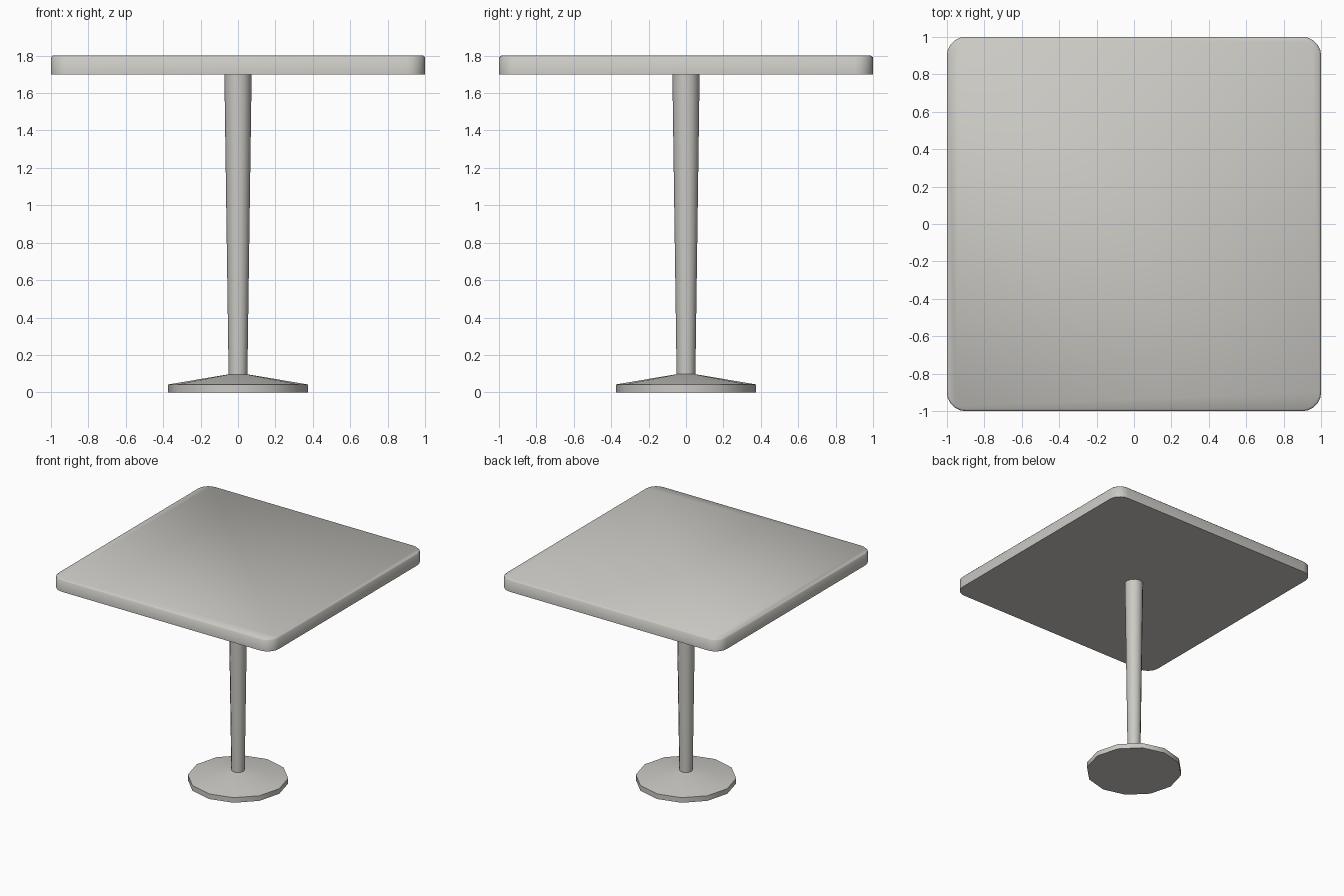
import bpy, bmesh, math

if "Cube" in bpy.data.objects:
    bpy.data.objects.remove(bpy.data.objects["Cube"])

mat = bpy.data.materials.new("warm grey")
mat.diffuse_color = (0.6, 0.585, 0.55, 1)
mat.use_nodes = True
mat.node_tree.nodes["Principled BSDF"].inputs["Base Color"].default_value = mat.diffuse_color


def finish(name, bm, angle):
    bmesh.ops.recalc_face_normals(bm, faces=bm.faces)
    me = bpy.data.meshes.new(name)
    bm.to_mesh(me)
    bm.free()
    me.materials.append(mat)
    ob = bpy.data.objects.new(name, me)
    bpy.context.collection.objects.link(ob)
    bpy.ops.object.select_all(action='DESELECT')
    ob.select_set(True)
    bpy.context.view_layer.objects.active = ob
    bpy.ops.object.shade_smooth_by_angle(angle=math.radians(angle))
    return ob


def lathe(name, profile, sides, angle):
    # stack of rings from (radius, height) points, capped at both ends
    bm = bmesh.new()
    rings = [[bm.verts.new((r * math.cos(math.tau * i / sides),
                            r * math.sin(math.tau * i / sides), z))
              for i in range(sides)] for r, z in profile]
    for a, b in zip(rings, rings[1:]):
        for i in range(sides):
            j = (i + 1) % sides
            bm.faces.new((a[i], a[j], b[j], b[i]))
    bm.faces.new(rings[0])
    bm.faces.new(rings[-1])
    return finish(name, bm, angle)


# twelve-sided foot with a sloped top
lathe("base", [(0.375, 0), (0.375, 0.042), (0.05, 0.097)], 12, 35)
# tapered post, wider at the top
lathe("post", [(0.05, 0.08), (0.073, 1.71)], 12, 35)

# square top with rounded corners and a softened upper edge
bm = bmesh.new()
bmesh.ops.create_cube(bm, size=1)
for v in bm.verts:
    v.co = (v.co.x * 2, v.co.y * 2, 1.75 + v.co.z * 0.1)
corners = [e for e in bm.edges if abs(e.verts[0].co.z - e.verts[1].co.z) > 0.05]
bmesh.ops.bevel(bm, geom=corners, offset=0.1, segments=5, profile=0.5, affect='EDGES')
rim = [e for e in bm.edges if all(v.co.z > 1.79 for v in e.verts)]
bmesh.ops.bevel(bm, geom=rim, offset=0.01, segments=1, profile=0.5, affect='EDGES')
finish("tabletop", bm, 50)
